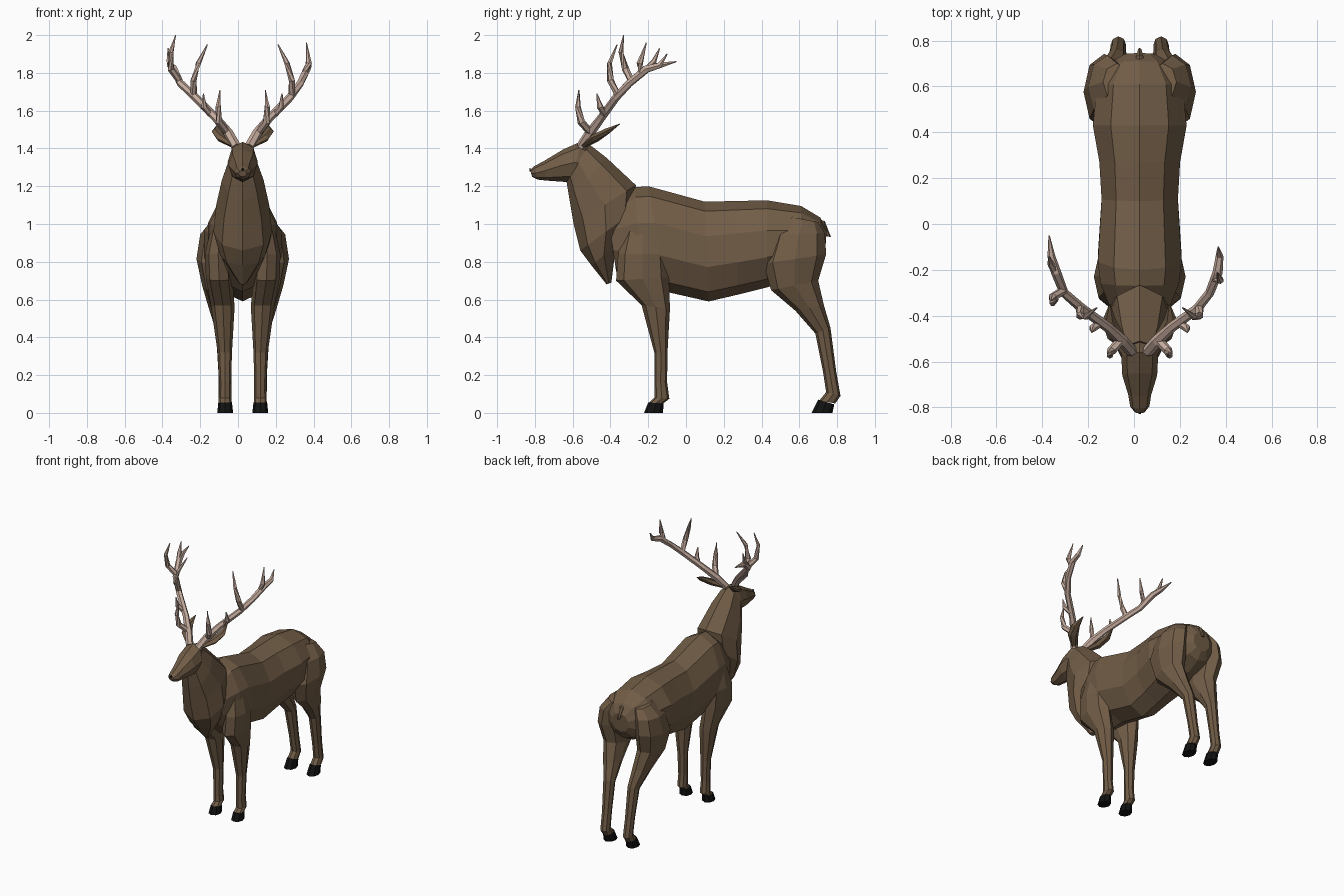
import bpy, bmesh, math
from mathutils import Vector

CX = 0.025  # body centre line


def material(name, rgb):
    m = bpy.data.materials.new(name)
    m.diffuse_color = (*rgb, 1)
    return m


FUR = material("brown fur", (0.165, 0.108, 0.062))
BLACK = material("black hoof", (0.006, 0.006, 0.006))
HORN = material("pale antler", (0.56, 0.41, 0.34))


def skin(name, rings, mat):
    """Join successive point rings into a closed flat-shaded solid."""
    bm = bmesh.new()
    loops = [[bm.verts.new(p) for p in r] for r in rings]
    n = len(loops[0])
    for a, b in zip(loops, loops[1:]):
        for i in range(n):
            j = (i + 1) % n
            bm.faces.new((a[i], a[j], b[j], b[i]))
    bm.faces.new(loops[0])
    bm.faces.new(loops[-1])
    bmesh.ops.recalc_face_normals(bm, faces=bm.faces)
    me = bpy.data.meshes.new(name)
    bm.to_mesh(me)
    bm.free()
    me.materials.append(mat)
    ob = bpy.data.objects.new(name, me)
    bpy.context.collection.objects.link(ob)
    return ob


def loft(name, rows, mat=FUR, side=1, n=8):
    """Each row: x offset, half width, then two opposite rim points (y, z)."""
    rings = []
    for x, w, ya, za, yb, zb in rows:
        ring = []
        for i in range(n):
            t = 2 * math.pi * i / n
            k = (1 - math.cos(t)) / 2
            ring.append((CX + side * x + w * math.sin(t),
                         ya + (yb - ya) * k, za + (zb - za) * k))
        rings.append(ring)
    return skin(name, rings, mat)


def tube(name, pts, radii, mat=HORN, n=6, flat=1.0):
    pts = [Vector(p) for p in pts]
    rings = []
    for i, p in enumerate(pts):
        d = pts[min(i + 1, len(pts) - 1)] - pts[max(i - 1, 0)]
        q = d.to_track_quat('Z', 'Y')
        rings.append([p + q @ Vector((radii[i] * math.cos(a), flat * radii[i] * math.sin(a), 0))
                      for a in (2 * math.pi * k / n for k in range(n))])
    return skin(name, rings, mat)


# Torso, rows run from chest to rump
loft("torso", [
    (0, 0.12, -0.42, 1.08, -0.37, 0.75),
    (0, 0.18, -0.27, 1.195, -0.24, 0.64),
    (0, 0.192, -0.20, 1.20, -0.10, 0.64),
    (0, 0.175, 0.10, 1.118, 0.12, 0.59),
    (0, 0.185, 0.27, 1.122, 0.27, 0.625),
    (0, 0.215, 0.43, 1.125, 0.43, 0.665),
    (0, 0.195, 0.61, 1.095, 0.60, 0.72),
    (0, 0.13, 0.71, 1.035, 0.70, 0.77),
    (0, 0.07, 0.745, 0.97, 0.735, 0.83),
], n=10)

# Neck with hanging mane
loft("neck", [
    (0, 0.075, -0.635, 1.24, -0.51, 1.42),
    (0, 0.11, -0.615, 1.12, -0.42, 1.35),
    (0, 0.14, -0.595, 1.00, -0.265, 1.205),
    (0, 0.155, -0.56, 0.86, -0.285, 1.06),
    (0, 0.12, -0.50, 0.78, -0.37, 0.89),
    (0, 0.02, -0.42, 0.68, -0.395, 0.69),
])

# Head
loft("head", [
    (0, 0.06, -0.49, 1.40, -0.55, 1.23),
    (0, 0.08, -0.56, 1.435, -0.60, 1.22),
    (0, 0.076, -0.65, 1.395, -0.67, 1.225),
    (0, 0.05, -0.75, 1.335, -0.74, 1.23),
    (0, 0.042, -0.805, 1.305, -0.785, 1.235),
    (0, 0.022, -0.825, 1.285, -0.815, 1.25),
])
loft("nose", [(0, 0.007, -0.822, 1.298, -0.822, 1.278),
              (0, 0.007, -0.828, 1.296, -0.828, 1.278)], BLACK, n=6)

# Tail
loft("tail", [
    (0, 0.016, 0.69, 1.03, 0.70, 0.99),
    (0, 0.018, 0.735, 1.015, 0.72, 0.97),
    (0, 0.008, 0.768, 0.93, 0.745, 0.935),
], n=6)

for side, label in ((-1, "left"), (1, "right")):
    # Front leg from shoulder to fetlock
    loft(f"{label}_front_leg", [
        (0.11, 0.05, -0.31, 1.02, -0.14, 1.02),
        (0.13, 0.07, -0.36, 0.84, -0.10, 0.84),
        (0.125, 0.07, -0.37, 0.70, -0.09, 0.72),
        (0.105, 0.062, -0.235, 0.57, -0.085, 0.55),
        (0.095, 0.038, -0.168, 0.32, -0.098, 0.32),
        (0.093, 0.032, -0.168, 0.16, -0.10, 0.16),
        (0.093, 0.034, -0.168, 0.08, -0.088, 0.075),
        (0.093, 0.034, -0.20, 0.05, -0.12, 0.05),
    ], side=side)
    loft(f"{label}_front_hoof", [
        (0.093, 0.036, -0.20, 0.055, -0.118, 0.05),
        (0.093, 0.042, -0.222, 0.0, -0.122, 0.0),
    ], BLACK, side)
    # Hind leg from haunch to fetlock
    loft(f"{label}_hind_leg", [
        (0.10, 0.06, 0.54, 1.04, 0.70, 1.01),
        (0.14, 0.085, 0.46, 0.94, 0.735, 0.95),
        (0.155, 0.09, 0.41, 0.79, 0.742, 0.84),
        (0.14, 0.075, 0.45, 0.65, 0.70, 0.70),
        (0.12, 0.06, 0.58, 0.54, 0.73, 0.57),
        (0.10, 0.042, 0.685, 0.42, 0.765, 0.45),
        (0.095, 0.034, 0.725, 0.22, 0.795, 0.22),
        (0.093, 0.034, 0.742, 0.11, 0.818, 0.09),
        (0.093, 0.034, 0.705, 0.065, 0.79, 0.05),
    ], side=side)
    loft(f"{label}_hind_hoof", [
        (0.093, 0.036, 0.70, 0.07, 0.785, 0.045),
        (0.093, 0.042, 0.665, 0.0, 0.775, 0.0),
    ], BLACK, side)

    def at(x, y, z):
        return (CX + side * x, y, z)

    # Ear swept backwards
    tube(f"{label}_ear", [at(0.05, -0.54, 1.415), at(0.11, -0.48, 1.455),
                          at(0.135, -0.42, 1.49), at(0.13, -0.35, 1.53)],
         [0.02, 0.036, 0.03, 0.003], FUR, flat=0.6)

    # Antler: main beam and lower tines
    s = 0.025 if side < 0 else 0.0   # left antler spreads slightly wider
    tip = at(0.395, -0.05, 1.86) if side < 0 else at(0.342, -0.10, 1.90)
    tube(f"{label}_antler_beam", [
        at(0.035, -0.555, 1.41), at(0.075, -0.51, 1.48), at(0.14, -0.45, 1.56),
        at(0.25, -0.37, 1.67), at(0.305 + s, -0.30, 1.745),
        at(0.34 + s, -0.21, 1.82), at(0.348 + 1.5 * s, -0.14, 1.84), tip],
        [0.026, 0.026, 0.022, 0.021, 0.02, 0.022, 0.017, 0.003])
    tube(f"{label}_brow_tine", [
        at(0.085, -0.51, 1.49), at(0.125, -0.555, 1.54),
        at(0.13, -0.572, 1.62), at(0.12, -0.567, 1.71)],
        [0.02, 0.02, 0.015, 0.003])
    tube(f"{label}_second_tine", [
        at(0.17, -0.43, 1.58), at(0.205, -0.455, 1.62), at(0.208, -0.472, 1.69)],
        [0.017, 0.017, 0.003])
    tube(f"{label}_third_tine", [
        at(0.26, -0.36, 1.68), at(0.26, -0.40, 1.76),
        at(0.235, -0.405, 1.85), at(0.187, -0.365, 1.95)],
        [0.018, 0.018, 0.014, 0.003])

# Crown tines differ between the two antlers
tube("left_crown_tine", [(-0.31, -0.29, 1.76), (-0.355, -0.32, 1.82),
                         (-0.355, -0.345, 1.91), (-0.33, -0.33, 2.0)],
     [0.018, 0.019, 0.014, 0.003])
tube("left_inner_crown_tine", [(-0.34, -0.22, 1.81), (-0.365, -0.17, 1.86), (-0.37, -0.14, 1.93)],
     [0.016, 0.014, 0.003])
tube("right_crown_tine", [(0.35, -0.24, 1.79), (0.375, -0.245, 1.85), (0.362, -0.21, 1.96)],
     [0.018, 0.017, 0.003])
